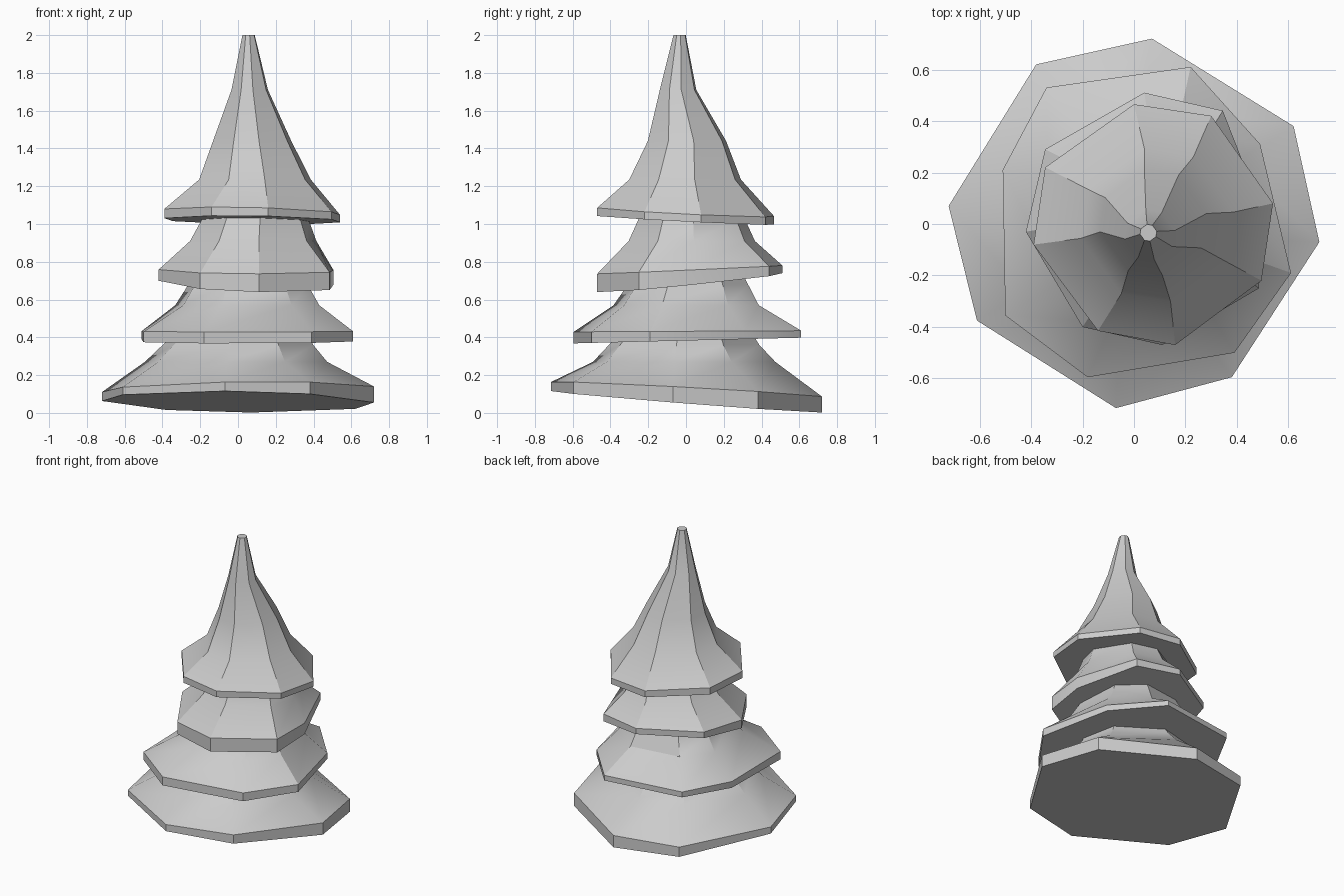
import bpy, bmesh, math
from mathutils import Vector

if "Cube" in bpy.data.objects:
    bpy.data.objects.remove(bpy.data.objects["Cube"])


def tier(name, outline, top_plane, bottom_plane, rings):
    """Tilted eight-sided skirt: lower rim, upper rim, then rings (x, y, z, radius) rising from it."""
    def on_plane(plane):
        c, sx, sy = plane
        return [Vector((x, y, c + sx * x + sy * y)) for x, y in outline]

    n = len(outline)
    centre = Vector((sum(p[0] for p in outline) / n, sum(p[1] for p in outline) / n))
    angles = [math.atan2(y - centre.y, x - centre.x) for x, y in outline]
    loops = [on_plane(bottom_plane), on_plane(top_plane)]
    for x, y, z, r in rings:
        loops.append([Vector((x + r * math.cos(a), y + r * math.sin(a), z)) for a in angles])

    bm = bmesh.new()
    loops = [[bm.verts.new(v) for v in loop] for loop in loops]
    for low, high in zip(loops, loops[1:]):
        for i in range(n):
            j = (i + 1) % n
            bm.faces.new((low[i], low[j], high[j], high[i]))
    bm.faces.new(loops[0])
    bm.faces.new(loops[-1])
    bmesh.ops.recalc_face_normals(bm, faces=bm.faces)
    mesh = bpy.data.meshes.new(name)
    bm.to_mesh(mesh)
    bm.free()
    obj = bpy.data.objects.new(name, mesh)
    bpy.context.collection.objects.link(obj)
    bpy.ops.object.select_all(action='DESELECT')
    bpy.context.view_layer.objects.active = obj
    obj.select_set(True)
    bpy.ops.object.shade_smooth_by_angle(angle=math.radians(30))


# Lowest, widest branches
tier("branches_bottom",
     [(.72, -.07), (.62, .38), (.07, .72), (-.38, .62),
      (-.72, .07), (-.61, -.375), (-.07, -.715), (.38, -.595)],
     (.125, .015, -.055), (.059, -.013, -.078),
     [(-.01, -.01, .27, .485), (0, -.01, .36, .40), (.02, 0, .44, .34)])

# Second branches
tier("branches_lower",
     [(.61, -.19), (.49, .31), (.22, .61), (-.34, .53),
      (-.51, .21), (-.5, -.355), (-.18, -.595), (.39, -.5)],
     (.432, 0, .005), (.383, 0, .025),
     [(.045, 0, .57, .405), (.05, .01, .68, .335), (.05, .01, .76, .29)])

# Third branches
tier("branches_upper",
     [(.505, .03), (.345, .44), (.04, .51), (-.345, .29),
      (-.42, -.03), (-.2, -.4), (.11, -.47), (.485, -.25)],
     (.758, -.005, .045), (.69, -.03, .1),
     [(.08, .03, .91, .335), (.09, .03, 1.02, .285), (.09, .02, 1.1, .25)])

# Crown with the tall leaning tip
tier("crown",
     [(.54, .08), (.3, .42), (0, .465), (-.345, .22),
      (-.39, -.08), (-.14, -.415), (.16, -.47), (.495, -.22)],
     (1.066, -.025, -.05), (1.021, -.015, -.05),
     [(.09, -.005, 1.235, .30), (.075, .005, 1.44, .21),
      (.062, -.042, 1.71, .098), (.056, -.034, 2.0, .033)])
